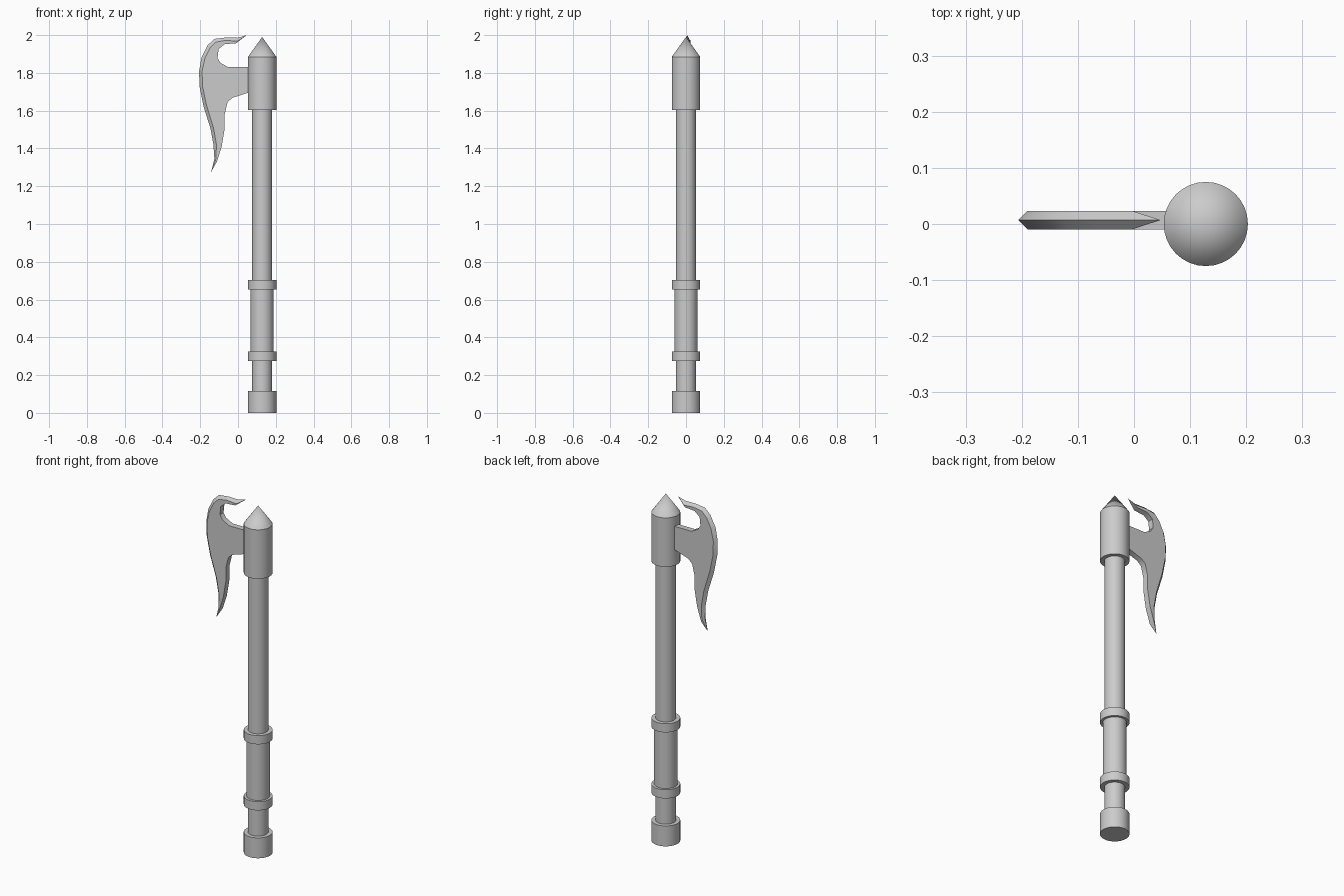
import bpy, bmesh, math

cube = bpy.data.objects.get("Cube")
if cube:
    bpy.data.objects.remove(cube)

steel = bpy.data.materials.new("plain_grey")
steel.use_nodes = True
GREY = (0.6, 0.6, 0.6, 1)
steel.diffuse_color = GREY
steel.node_tree.nodes["Principled BSDF"].inputs["Base Color"].default_value = GREY

AXIS_X = 0.128


def finish(obj, name):
    obj.name = name
    obj.data.materials.append(steel)
    bpy.ops.object.select_all(action='DESELECT')
    obj.select_set(True)
    bpy.context.view_layer.objects.active = obj
    bpy.ops.object.shade_smooth_by_angle(angle=math.radians(35))


def rod(name, radius, low, high, top=None):
    bpy.ops.mesh.primitive_cone_add(
        vertices=32, radius1=radius, radius2=radius if top is None else top,
        depth=high - low, location=(AXIS_X, 0, (low + high) / 2))
    finish(bpy.context.object, name)


# Handle, bottom to top
rod("pommel", 0.075, 0, 0.117)
rod("shaft", 0.053, 0.1, 1.62)
rod("grip", 0.061, 0.3, 0.68)
rod("lower_ring", 0.075, 0.275, 0.325)
rod("upper_ring", 0.075, 0.654, 0.704)
rod("head_socket", 0.075, 1.604, 1.885)
rod("head_spike", 0.075, 1.885, 1.99, top=0)

# Blade outline: sharp edge, inner bevel line, then the blunt back
TOP_TIP, LOW_TIP = (0.047, 2.0), (-0.143, 1.274)
edge = [(0, 1.986), (-.065, 1.987), (-.125, 1.98), (-.16, 1.947),
        (-.193, 1.883), (-.206, 1.81), (-.204, 1.73), (-.183, 1.624),
        (-.146, 1.507), (-.13, 1.42), (-.125, 1.343)]
bevel = [(-.003, 1.968), (-.065, 1.972), (-.118, 1.963), (-.148, 1.932),
         (-.175, 1.878), (-.19, 1.81), (-.188, 1.73), (-.167, 1.63),
         (-.13, 1.51), (-.114, 1.42), (-.117, 1.343)]
back = [(-.113, 1.327), (-.087, 1.407), (-.071, 1.502), (-.071, 1.58),
        (-.055, 1.645), (-.03, 1.668), (.055, 1.695), (.08, 1.70),
        (.08, 1.83), (-.05, 1.83), (-.092, 1.852), (-.108, 1.878),
        (-.103, 1.926), (-.071, 1.952), (-.01, 1.957)]
MID_Y, HALF = 0.007, 0.0165

bm = bmesh.new()


def points(outline, y):
    return [bm.verts.new((x, y, z)) for x, z in outline]


rim = points([TOP_TIP] + edge + [LOW_TIP], MID_Y)
walls = []
for y in (MID_Y - HALF, MID_Y + HALF):
    line, rear = points(bevel, y), points(back, y)
    walls.append(rear)
    bm.faces.new(line + rear)
    # Ground edge, with a triangle at each tip
    for i in range(len(line) - 1):
        bm.faces.new((rim[i + 1], rim[i + 2], line[i + 1], line[i]))
    bm.faces.new((rim[0], rim[1], line[0]))
    bm.faces.new((rim[0], line[0], rear[-1]))
    bm.faces.new((rim[-1], line[-1], rim[-2]))
    bm.faces.new((rim[-1], rear[0], line[-1]))
# Blunt back joining both sides
near, far = walls
for i in range(len(back) - 1):
    bm.faces.new((near[i], near[i + 1], far[i + 1], far[i]))
bm.faces.new((rim[0], near[-1], far[-1]))
bm.faces.new((rim[-1], near[0], far[0]))
bmesh.ops.recalc_face_normals(bm, faces=bm.faces[:])

mesh = bpy.data.meshes.new("axe_blade")
bm.to_mesh(mesh)
bm.free()
blade = bpy.data.objects.new("axe_blade", mesh)
bpy.context.collection.objects.link(blade)
finish(blade, "axe_blade")
